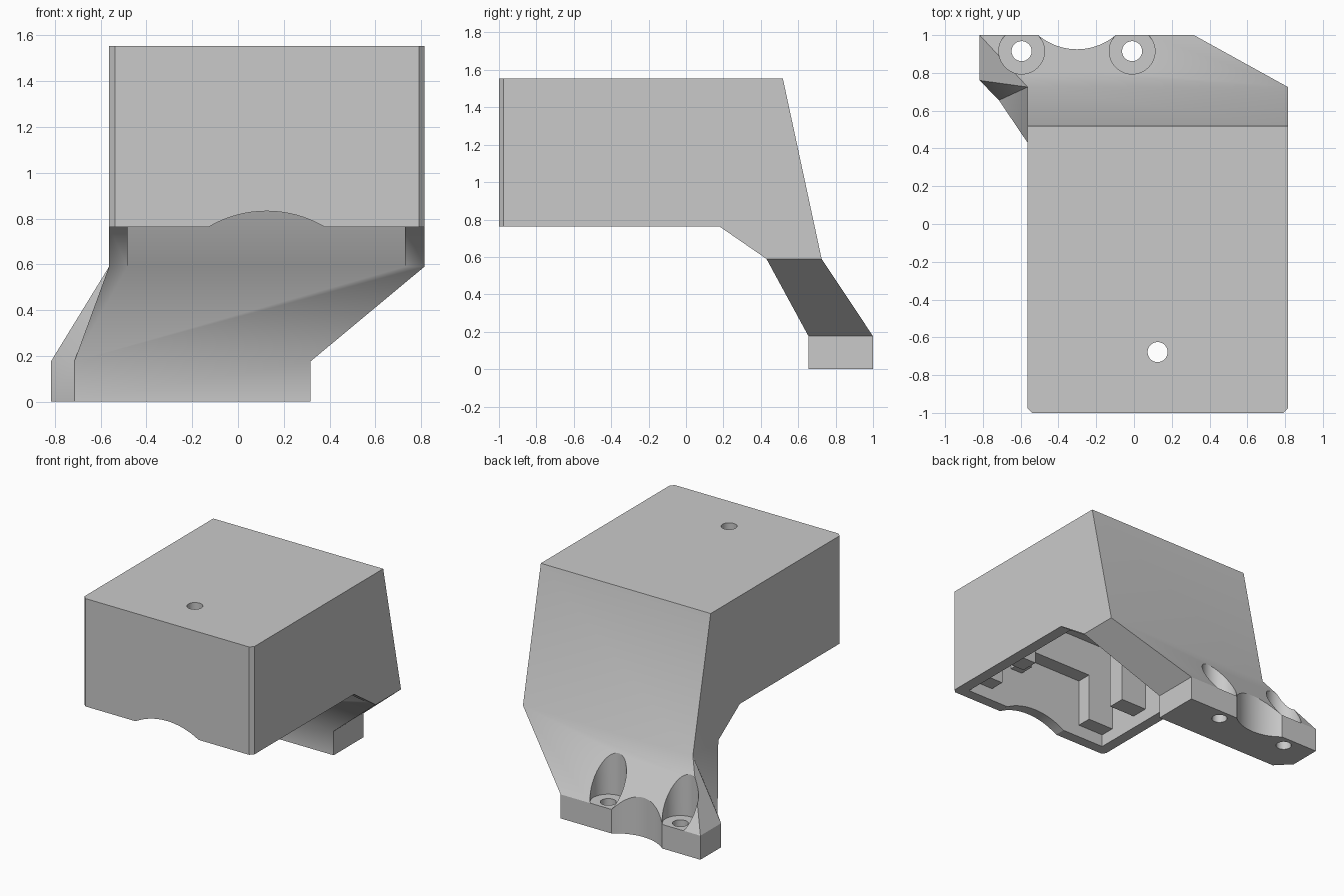
import bpy, bmesh
from mathutils import Vector

cube = bpy.data.objects.get("Cube")
if cube:
    bpy.data.objects.remove(cube, do_unlink=True)

grey = bpy.data.materials.new("plain grey")
grey.use_nodes = True
grey.diffuse_color = (0.59, 0.59, 0.59, 1)
grey.node_tree.nodes["Principled BSDF"].inputs["Base Color"].default_value = (0.59, 0.59, 0.59, 1)


def add(name, bm):
    bmesh.ops.recalc_face_normals(bm, faces=bm.faces)
    mesh = bpy.data.meshes.new(name)
    bm.to_mesh(mesh)
    bm.free()
    mesh.materials.append(grey)
    obj = bpy.data.objects.new(name, mesh)
    bpy.context.collection.objects.link(obj)
    return obj


def prism(name, points, direction):
    """Extrude a flat outline along a direction."""
    bm = bmesh.new()
    face = bm.faces.new([bm.verts.new(p) for p in points])
    out = bmesh.ops.extrude_face_region(bm, geom=[face])
    moved = [v for v in out["geom"] if isinstance(v, bmesh.types.BMVert)]
    bmesh.ops.translate(bm, verts=moved, vec=Vector(direction))
    return add(name, bm)


def hull(name, points):
    bm = bmesh.new()
    bmesh.ops.convex_hull(bm, input=[bm.verts.new(p) for p in points])
    bmesh.ops.dissolve_limit(bm, angle_limit=0.01, verts=bm.verts, edges=bm.edges)
    return add(name, bm)


def box(name, x, y, z):
    return hull(name, [(a, b, c) for a in x for b in y for c in z])


def cylinder(name, centre, radius, depth, along_y=False, sides=48):
    bm = bmesh.new()
    bmesh.ops.create_cone(bm, cap_ends=True, segments=sides, radius1=radius,
                          radius2=radius, depth=depth)
    if along_y:
        for v in bm.verts:
            v.co = Vector((v.co.x, v.co.z, v.co.y))
    bmesh.ops.translate(bm, verts=bm.verts, vec=Vector(centre))
    return add(name, bm)


def combine(target, tool, operation):
    mod = target.modifiers.new(operation.lower(), 'BOOLEAN')
    mod.operation, mod.solver, mod.object = operation, 'EXACT', tool
    bpy.context.view_layer.objects.active = target
    bpy.ops.object.modifier_apply(modifier=mod.name)
    bpy.data.objects.remove(tool, do_unlink=True)


L, R = -0.563, 0.815         # outer side walls
IL, IR = -0.482, 0.73        # inner side walls
TOP, KNEE, FOOT = 1.553, 0.59, 0.176
FRONT, BACK = 0.43, 0.725    # depth of the leg where it leaves the housing

# Main housing: side profile extruded across x
side = [(-1, 0.762), (0.18, 0.762), (FRONT, KNEE), (BACK, KNEE), (0.518, TOP), (-1, TOP)]
body = prism("bracket_housing", [(L, y, z) for y, z in side], (R - L, 0, 0))

# Narrow chamfers on the front upright edges
for x, s in ((L, 1), (R, -1)):
    combine(body, prism("corner_cutter", [(x - s * .02, -1.02, .7), (x + s * .045, -1.02, .7),
                                          (x - s * .02, -.955, .7)], (0, 0, 1)), 'DIFFERENCE')

# Solid sloped leg, folded in where it meets the foot's clipped corner
foot = [(-0.817, 1), (-0.817, 0.76), (-0.715, 0.655), (0.317, 0.655), (0.317, 1)]
knee = [(L, FRONT, KNEE), (L, BACK, KNEE), (R, FRONT, KNEE), (R, BACK, KNEE)]
ankle = [(x, y, FOOT) for x, y in foot]
leg = hull("leg", ankle + knee)
combine(leg, hull("fold_cutter", knee[:2] + ankle[1:3]), 'DIFFERENCE')
combine(body, leg, 'UNION')
combine(body, prism("foot", [(x, y, 0) for x, y in foot], (0, 0, FOOT)), 'UNION')

# Rectangular cavity open at the bottom
combine(body, box("cavity_cutter", (IL, IR), (-0.92, FRONT), (0.5, 1.473)), 'DIFFERENCE')

# Cable arch in the front wall, hole in the roof
combine(body, cylinder("arch_cutter", (0.125, -1, 0.332), 0.5, 0.3, True, 96), 'DIFFERENCE')
combine(body, cylinder("roof_hole_cutter", (0.125, -0.678, 1.5), 0.053, 0.4), 'DIFFERENCE')

# Counterbored screw holes and the round notch between them
for x in (-0.595, -0.01):
    combine(body, cylinder("bore_cutter", (x, 0.915, FOOT + 0.4), 0.121, 0.8), 'DIFFERENCE')
    combine(body, cylinder("screw_cutter", (x, 0.915, 0.1), 0.053, 0.6), 'DIFFERENCE')
combine(body, cylinder("notch_cutter", (-0.302, 1.243, 0.3), 0.318, 1.2, False, 96), 'DIFFERENCE')

# Inner support posts on both sides, and the ledge along the front wall
parts = [body]
for name, x in (("right", (IL - .01, -0.27)), ("left", (0.52, IR + .01))):
    parts.append(box(name + "_front_post", x, (-0.93, -0.81), (0.855, 1.48)))
    parts.append(box(name + "_middle_post", x, (-0.58, -0.45), (0.855, 1.48)))
parts.append(box("front_ledge", (-0.27, 0.52), (-0.93, -0.81), (1.21, 1.48)))
parts.append(box("ledge_stop", (0.25, 0.35), (-0.93, -0.81), (1.08, 1.21)))

# Smooth the round cuts and the gentle bends, keep the rest sharp
bpy.ops.object.select_all(action='DESELECT')
for obj in parts:
    obj.select_set(True)
bpy.context.view_layer.objects.active = body
bpy.ops.object.shade_smooth_by_angle(angle=0.52)
